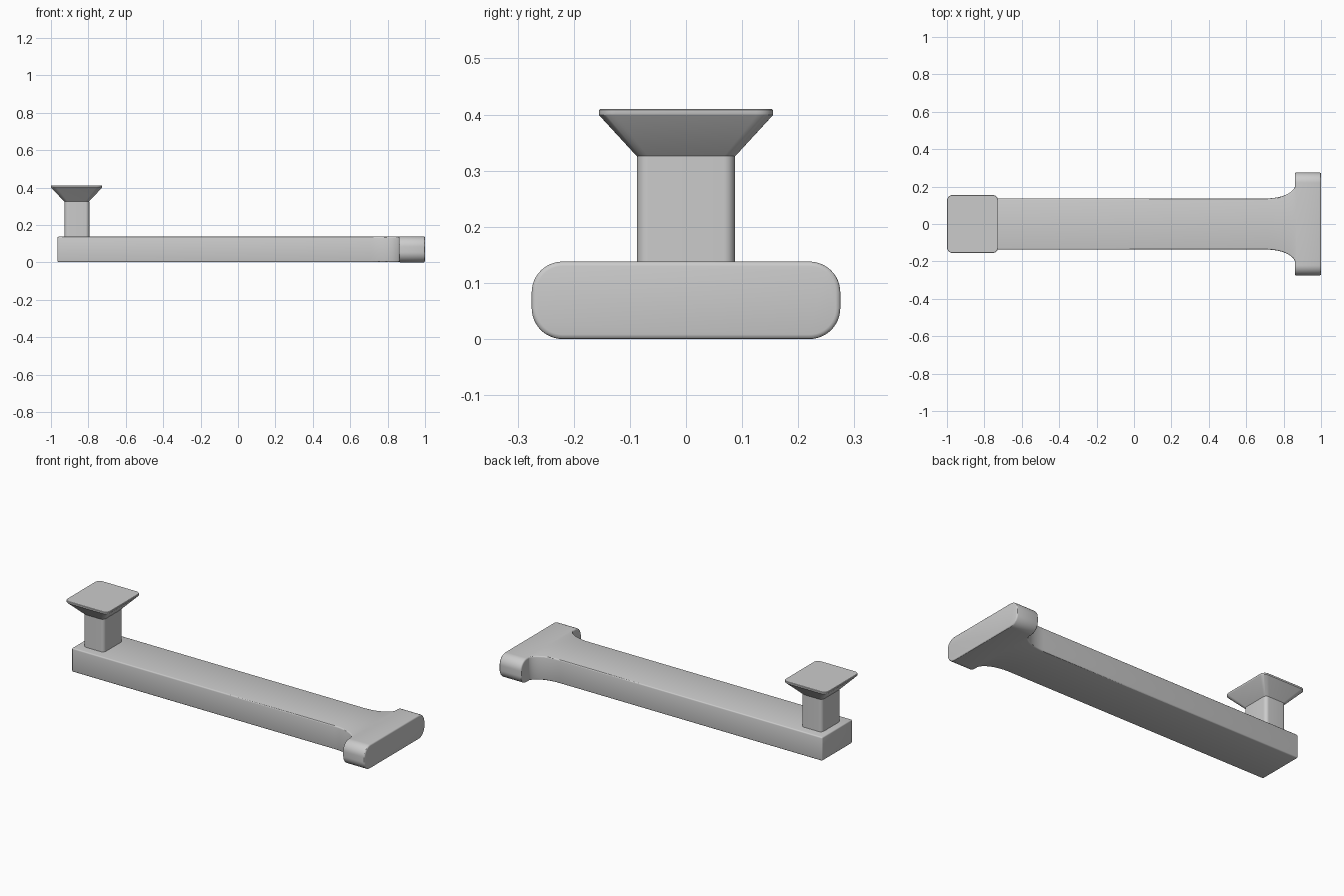
import bpy
import bmesh
from math import sin, cos, pi, radians
from mathutils import Vector

cube = bpy.data.objects.get("Cube")
if cube:
    bpy.data.objects.remove(cube, do_unlink=True)

GREY = (0.6, 0.6, 0.6, 1)
metal = bpy.data.materials.new("plain grey")
metal.use_nodes = True
metal.diffuse_color = GREY
metal.node_tree.nodes["Principled BSDF"].inputs["Base Color"].default_value = GREY


def rounded_rect(half_u, half_v, radius, steps=8):
    """Counter-clockwise outline of a rectangle with round corners."""
    points = []
    for k, (su, sv) in enumerate([(1, 1), (-1, 1), (-1, -1), (1, -1)]):
        for i in range(steps + 1):
            a = (k + i / steps) * pi / 2
            points.append((su * (half_u - radius) + radius * cos(a),
                           sv * (half_v - radius) + radius * sin(a)))
    return points


def loft(name, rings, bevel=0):
    """Skin matching rings of points and cap both ends."""
    bm = bmesh.new()
    loops = [[bm.verts.new(Vector(p)) for p in ring] for ring in rings]
    for a, b in zip(loops, loops[1:]):
        for i in range(len(a)):
            j = (i + 1) % len(a)
            bm.faces.new((a[i], a[j], b[j], b[i]))
    bm.faces.new(loops[0][::-1])
    bm.faces.new(loops[-1])
    bmesh.ops.recalc_face_normals(bm, faces=bm.faces)
    mesh = bpy.data.meshes.new(name)
    bm.to_mesh(mesh)
    bm.free()
    mesh.materials.append(metal)
    obj = bpy.data.objects.new(name, mesh)
    bpy.context.collection.objects.link(obj)
    bpy.ops.object.select_all(action="DESELECT")
    obj.select_set(True)
    bpy.context.view_layer.objects.active = obj
    if bevel:
        mod = obj.modifiers.new("edge rounding", "BEVEL")
        mod.width = bevel
        mod.segments = 3
        mod.limit_method = "ANGLE"
        mod.angle_limit = radians(40)
        bpy.ops.object.modifier_apply(modifier=mod.name)
    bpy.ops.object.shade_smooth_by_angle(angle=radians(30))
    return obj


# Long arm, flaring in a curve where it meets the crossbar
side = [(-0.965, 0.137)]
for i in range(17):
    a = i / 16 * pi / 2
    side.append((0.71 + 0.152 * sin(a), 0.212 - 0.075 * cos(a)))
side.append((0.93, 0.212))
outline = side + [(x, -y) for x, y in reversed(side)]
loft("arm", [[(x, y, z) for x, y in outline] for z in (0.001, 0.1375)], 0.007)

# Crossbar with round ends
profile = rounded_rect(0.275, 0.069, 0.055, 12)
loft("crossbar", [[(x, y, z + 0.069) for y, z in profile] for x in (0.86, 1)], 0.008)

# Upright post
post = rounded_rect(0.066, 0.087, 0.02)
loft("post", [[(x - 0.861, y, z) for x, y in post] for z in (0.12, 0.326)])

# Flared cap with a thin rim
levels = [(0.066, 0.087, 0.02, 0.325), (0.136, 0.155, 0.03, 0.399),
          (0.137, 0.155, 0.03, 0.401), (0.137, 0.155, 0.03, 0.408),
          (0.135, 0.153, 0.028, 0.41)]
loft("cap", [[(x - 0.863, y, z) for x, y in rounded_rect(hx, hy, r)]
             for hx, hy, r, z in levels])
